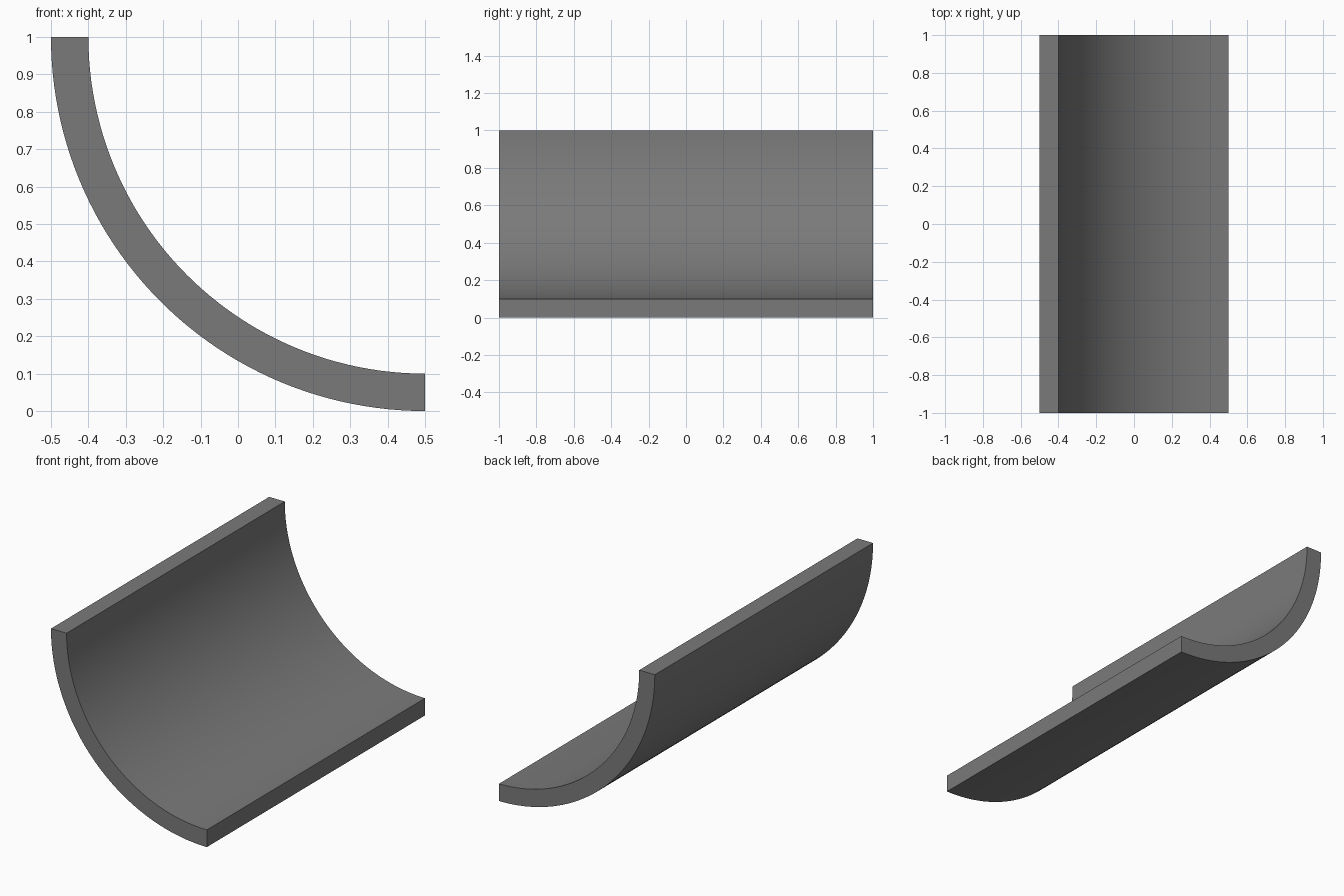
import bpy, bmesh
from math import sin, cos, pi

if "Cube" in bpy.data.objects:
    bpy.data.objects.remove(bpy.data.objects["Cube"])

SEGMENTS = 48
CENTRE_X, CENTRE_Z = 0.5, 1.0
OUTER, INNER = 1.0, 0.9
LENGTH = 2.0


def arc(bm, radius):
    """Quarter arc from the upright edge down to the flat edge."""
    verts = []
    for i in range(SEGMENTS + 1):
        a = pi + (pi / 2) * i / SEGMENTS
        verts.append(bm.verts.new((CENTRE_X + radius * cos(a), -LENGTH / 2,
                                   CENTRE_Z + radius * sin(a))))
    return verts


# Curved quarter-pipe panel: ring-sector profile extruded along y
bm = bmesh.new()
profile = bm.faces.new(arc(bm, OUTER) + arc(bm, INNER)[::-1])
extruded = bmesh.ops.extrude_face_region(bm, geom=[profile], use_keep_orig=True)
moved = [g for g in extruded["geom"] if isinstance(g, bmesh.types.BMVert)]
bmesh.ops.translate(bm, verts=moved, vec=(0, LENGTH, 0))
bmesh.ops.recalc_face_normals(bm, faces=bm.faces)

mesh = bpy.data.meshes.new("curved_panel")
bm.to_mesh(mesh)
bm.free()
panel = bpy.data.objects.new("curved_panel", mesh)
bpy.context.collection.objects.link(panel)

# Dark grey finish
dark_grey = bpy.data.materials.new("dark_grey")
dark_grey.diffuse_color = (0.195, 0.195, 0.195, 1)
dark_grey.use_nodes = True
dark_grey.node_tree.nodes["Principled BSDF"].inputs["Base Color"].default_value = dark_grey.diffuse_color
mesh.materials.append(dark_grey)

# Smooth curved surfaces, crisp rims
bpy.context.view_layer.objects.active = panel
panel.select_set(True)
bpy.ops.object.shade_smooth_by_angle(angle=pi / 6)
